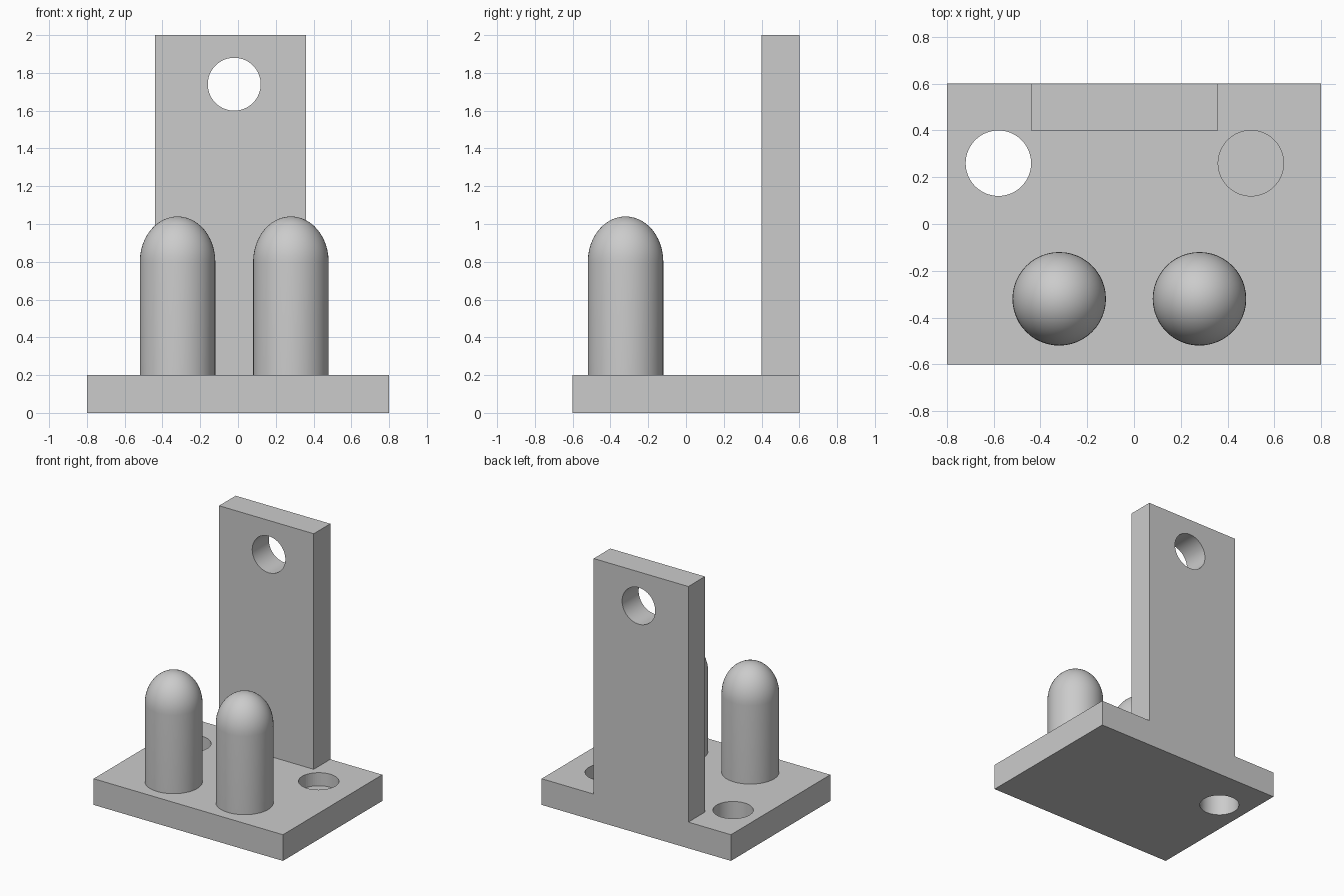
import bpy
import math

default = bpy.data.objects.get("Cube")
if default:
    bpy.data.objects.remove(default, do_unlink=True)

# Single plain grey
grey = bpy.data.materials.new("plain grey")
grey.use_nodes = True
GREY = (0.6, 0.6, 0.6, 1)
grey.diffuse_color = GREY
grey.node_tree.nodes["Principled BSDF"].inputs["Base Color"].default_value = GREY


def finish(name):
    obj = bpy.context.object
    obj.name = name
    obj.data.materials.append(grey)
    return obj


def block(name, low, high):
    mid = [(a + b) / 2 for a, b in zip(low, high)]
    bpy.ops.mesh.primitive_cube_add(size=1, location=mid)
    obj = finish(name)
    obj.scale = [b - a for a, b in zip(low, high)]
    bpy.ops.object.transform_apply(location=False, rotation=False, scale=True)
    return obj


def drill(target, location, depth, tilt=0):
    """Cut a round hole, then drop the cutter."""
    bpy.ops.mesh.primitive_cylinder_add(vertices=64, radius=0.14, depth=depth,
                                        location=location, rotation=(tilt, 0, 0))
    cutter = finish("hole_cutter")
    cutter.hide_render = True
    bpy.ops.object.select_all(action="DESELECT")
    target.select_set(True)
    bpy.context.view_layer.objects.active = target
    mod = target.modifiers.new("hole", "BOOLEAN")
    mod.operation, mod.solver, mod.object = "DIFFERENCE", "EXACT", cutter
    bpy.ops.object.modifier_apply(modifier=mod.name)
    bpy.data.objects.remove(cutter, do_unlink=True)
    bpy.ops.object.shade_smooth_by_angle(angle=math.radians(30))


def peg(name, x, y):
    """Round post with a slightly stretched dome, spun from a profile."""
    radius, base, shoulder, dome, sides, rings = 0.2, 0.2, 0.8, 0.24, 48, 12
    profile = [(radius, base)]
    for i in range(rings):
        a = math.pi / 2 * i / rings
        profile.append((radius * math.cos(a), shoulder + dome * math.sin(a)))
    verts = [(r * math.cos(t), r * math.sin(t), z)
             for r, z in profile
             for t in (math.tau * k / sides for k in range(sides))]
    faces = [(j * sides + k, j * sides + (k + 1) % sides,
              (j + 1) * sides + (k + 1) % sides, (j + 1) * sides + k)
             for j in range(len(profile) - 1) for k in range(sides)]
    tip, last = len(verts), (len(profile) - 1) * sides
    verts.append((0, 0, shoulder + dome))
    faces += [(last + k, last + (k + 1) % sides, tip) for k in range(sides)]
    faces.append(tuple(reversed(range(sides))))
    mesh = bpy.data.meshes.new(name)
    mesh.from_pydata(verts, [], faces)
    obj = bpy.data.objects.new(name, mesh)
    bpy.context.collection.objects.link(obj)
    obj.location = (x, y, 0)
    bpy.ops.object.select_all(action="DESELECT")
    obj.select_set(True)
    bpy.context.view_layer.objects.active = obj
    finish(name)
    bpy.ops.object.shade_smooth_by_angle(angle=math.radians(30))


# Base plate: one through hole and one blind hole
base = block("base_plate", (-0.8, -0.6, 0), (0.8, 0.6, 0.2))
drill(base, (-0.58, 0.26, 0.1), 0.6)
drill(base, (0.5, 0.26, 0.2), 0.2)

# Upright back plate with a hole near the top
back = block("back_plate", (-0.44, 0.4, 0.2), (0.36, 0.6, 2))
drill(back, (-0.02, 0.5, 1.74), 0.6, math.pi / 2)

# Domed pegs
peg("right_peg", -0.32, -0.32)
peg("left_peg", 0.28, -0.32)
